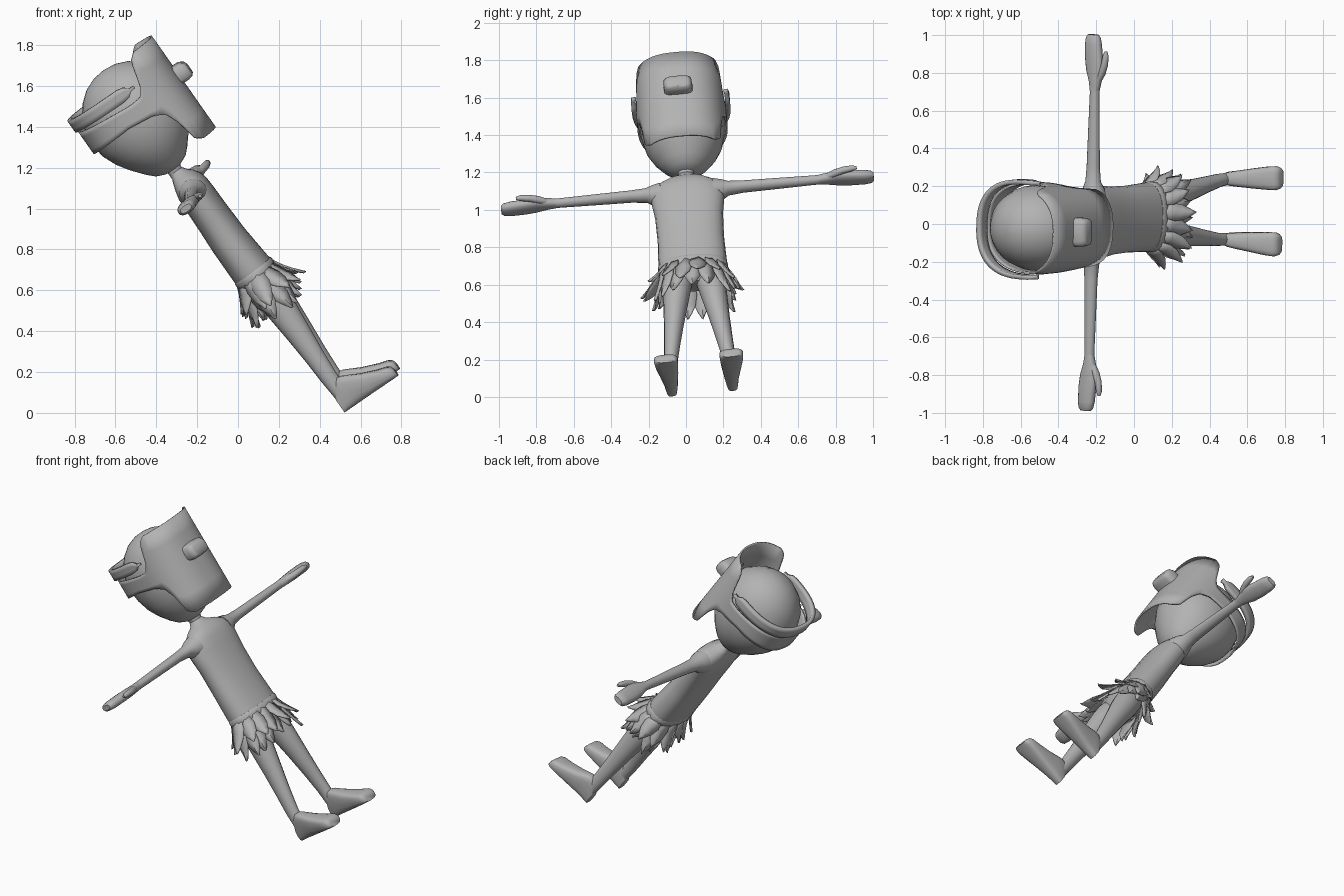
import bpy, bmesh, math, random
from mathutils import Vector, Matrix

if "Cube" in bpy.data.objects:
    bpy.data.objects.remove(bpy.data.objects["Cube"])

random.seed(4)

# Figure is modelled upright (X forward, Y side, Z up), then leaned back as a whole
up = Vector((-.573, -.062, .817)).normalized()
fwd = Vector((.819, -.068, .574))
fwd = (fwd - up * fwd.dot(up)).normalized()
side = up.cross(fwd)
LEAN = Matrix((fwd, side, up)).transposed().to_4x4()
LEAN.translation = Vector((.53, .088, .026))

grey = bpy.data.materials.new("plain_grey")
grey.diffuse_color = (.45, .45, .45, 1)
grey.use_nodes = True
grey.node_tree.nodes["Principled BSDF"].inputs["Base Color"].default_value = grey.diffuse_color


def spow(v, p):
    return math.copysign(abs(v) ** p, v)


def finish(name, bm, thick=0, angle=40):
    bmesh.ops.recalc_face_normals(bm, faces=bm.faces)
    me = bpy.data.meshes.new(name)
    bm.to_mesh(me)
    bm.free()
    me.transform(LEAN)
    me.materials.append(grey)
    ob = bpy.data.objects.new(name, me)
    bpy.context.collection.objects.link(ob)
    bpy.context.view_layer.objects.active = ob
    ob.select_set(True)
    bpy.ops.object.shade_smooth_by_angle(angle=math.radians(angle))
    ob.select_set(False)
    if thick:
        m = ob.modifiers.new("thickness", 'SOLIDIFY')
        m.thickness = thick
        m.offset = 0
    return ob


def loft(name, sections, ax, n=20, p=1.0):
    """Sections are (centre, radius1, radius2); ax gives the two radius axes."""
    bm = bmesh.new()
    a1, a2 = Vector(ax[0]), Vector(ax[1])
    rings = []
    for c, r1, r2 in sections:
        ring = []
        for i in range(n):
            t = 2 * math.pi * i / n
            ring.append(bm.verts.new(Vector(c) + a1 * r1 * spow(math.cos(t), p)
                                     + a2 * r2 * spow(math.sin(t), p)))
        rings.append(ring)
    for a, b in zip(rings, rings[1:]):
        for i in range(n):
            j = (i + 1) % n
            bm.faces.new((a[i], a[j], b[j], b[i]))
    bm.faces.new(rings[0])
    bm.faces.new(rings[-1])
    return finish(name, bm)


def interp(table, x):
    for (x0, y0), (x1, y1) in zip(table, table[1:]):
        if x <= x1:
            return y0 + (y1 - y0) * max(0, (x - x0) / (x1 - x0))
    return table[-1][1]


def shell(name, rx, ry, low, high, a0, a1, thick, cols=120, rows=5):
    """Curved plate round the head; low/high edge heights depend on X."""
    bm = bmesh.new()
    grid = []
    for i in range(cols + 1):
        t = a0 + (a1 - a0) * i / cols
        x = -.017 + rx * spow(math.cos(t), .8)
        y = ry * spow(math.sin(t), .8)
        lo, hi = interp(low, x), interp(high, x)
        grid.append([bm.verts.new((x, y, lo + (hi - lo) * k / rows)) for k in range(rows + 1)])
    for a, b in zip(grid, grid[1:]):
        for k in range(rows):
            bm.faces.new((a[k], b[k], b[k + 1], a[k + 1]))
    bmesh.ops.remove_doubles(bm, verts=bm.verts, dist=1e-5)
    return finish(name, bm, thick)


X, Y, Z = (1, 0, 0), (0, 1, 0), (0, 0, 1)

# Torso and neck
loft("torso", [((cx, 0, z), rx, ry) for z, cx, rx, ry in (
    (.68, .02, .05, .10), (.72, .018, .085, .15), (.80, .01, .105, .182), (.83, .008, .104, .184),
    (1.0, 0, .096, .178), (1.15, 0, .09, .182), (1.25, 0, .088, .195), (1.31, 0, .085, .195),
    (1.35, 0, .076, .165), (1.385, -.005, .06, .11), (1.405, -.012, .045, .06),
    (1.43, -.02, .036, .04), (1.48, -.02, .042, .048))], (X, Y), 24, .85)

# Egg-shaped head
loft("head", [((-.025, 0, z), rx, ry) for z, rx, ry in (
    (1.445, .045, .045), (1.465, .09, .09), (1.50, .125, .13), (1.56, .175, .175),
    (1.62, .215, .205), (1.69, .245, .222), (1.76, .256, .228), (1.83, .25, .224),
    (1.90, .225, .202), (1.96, .18, .165), (2.005, .125, .115), (2.03, .065, .06),
    (2.037, .01, .01))], (X, Y), 28)

# Mask with its band running round the back of the head
shell("mask", .277, .236,
      [(-.3, 1.73), (-.07, 1.746), (.06, 1.73), (.115, 1.70), (.145, 1.63), (.165, 1.52), (.2, 1.495)],
      [(-.3, 1.86), (0, 1.835), (.06, 1.84), (.09, 1.88), (.11, 1.95), (.125, 2.01), (.16, 2.04)],
      0, 2 * math.pi, .01)
# Raised strap round the back, with rounded ends
shell("head_strap", .283, .252,
      [(-.25, 1.868), (0, 1.866), (.03, 1.875), (.045, 1.893)],
      [(-.25, 1.936), (0, 1.936), (.03, 1.927), (.045, 1.908)],
      math.radians(77), math.radians(283), .024, 48, 3)
# Nose block
loft("mask_nose", [((x, 0, z), ry, rz) for x, z, ry, rz in (
    (.24, 1.815, .078, .05), (.295, 1.812, .076, .05), (.318, 1.808, .068, .04),
    (.326, 1.805, .055, .028))], (Y, Z), 16, .5)

for s, tag in ((1, "left"), (-1, "right")):
    # Arm
    loft(tag + "_arm", [((0, s * y, z), rx, rz) for y, z, rx, rz in (
        (.14, 1.30, .07, .072), (.185, 1.305, .058, .056), (.22, 1.31, .043, .038),
        (.30, 1.312, .037, .031), (.50, 1.312, .032, .028), (.68, 1.312, .027, .025),
        (.75, 1.312, .028, .025))], (X, Z), 16)
    # Mitten hand and thumb
    loft(tag + "_hand", [((x, s * y, 1.312), rx, rz) for y, x, rx, rz in (
        (.70, 0, .025, .024), (.75, .002, .035, .026), (.81, .0, .052, .028), (.87, -.008, .052, .029),
        (.95, -.014, .048, .029), (.985, -.016, .042, .025), (1.0, -.016, .03, .016))], (X, Z), 16, .8)
    loft(tag + "_thumb", [((x, s * y, z), r, r) for y, x, z, r in (
        (.74, .015, 1.312, .016), (.79, .042, 1.314, .021), (.84, .062, 1.316, .019),
        (.89, .07, 1.318, .016), (.915, .071, 1.318, .008))], (X, Z), 12)
    # Leg
    loft(tag + "_leg", [((x, s * y, z), rx, ry) for z, x, y, rx, ry in (
        (.76, .02, .085, .07, .07), (.68, .022, .092, .08, .078), (.60, .024, .102, .077, .07),
        (.45, .026, .122, .063, .055), (.30, .026, .142, .05, .043), (.18, .026, .157, .043, .035),
        (.04, .03, .163, .035, .031))], (X, Y), 16)
    # Wedge-shaped foot
    loft(tag + "_foot", [((x, s * y, h - .005), ry, h) for x, y, ry, h in (
        (-.008, .163, .027, .04), (.02, .163, .034, .07), (.055, .163, .039, .082),
        (.085, .165, .043, .078), (.16, .169, .053, .058), (.24, .174, .062, .041),
        (.285, .176, .064, .034), (.305, .176, .056, .028), (.312, .176, .044, .018))], (Y, Z), 20, .6)

# Leaf skirt: two staggered layers of pointed leaves round the hips
bm = bmesh.new()
for layer, (count, top, length, flare) in enumerate(((15, .78, .19, .055), (15, .80, .15, .085))):
    for i in range(count):
        a = 2 * math.pi * (i + .5 * layer) / count
        out = Vector((math.cos(a), math.sin(a), 0))
        across = Vector((-math.sin(a), math.cos(a), 0))
        ln = length * random.uniform(.85, 1.15)
        fl = flare * random.uniform(.6, 1.3)
        turn = random.uniform(-.03, .03)
        root = Vector((.012 + .102 * math.cos(a), .178 * math.sin(a), top))
        rows = []
        for t, w in ((0, .035), (.35, .048), (.65, .04), (.85, .022), (1, .004)):
            c = root + out * (fl * t ** 1.3 + .004) + across * turn * t - Vector((0, 0, ln * t))
            rows.append([bm.verts.new(c + across * w * k - out * (.012 * abs(k))) for k in (-1, 0, 1)])
        for r, q in zip(rows, rows[1:]):
            for k in (0, 1):
                bm.faces.new((r[k], r[k + 1], q[k + 1], q[k]))
finish("leaf_skirt", bm, .006)

# Waistband that holds the leaves
loft("waistband", [((.011, 0, z), rx, ry) for z, rx, ry in (
    (.765, .104, .178), (.775, .11, .187), (.81, .11, .188), (.82, .104, .182))], (X, Y), 28, .85)
